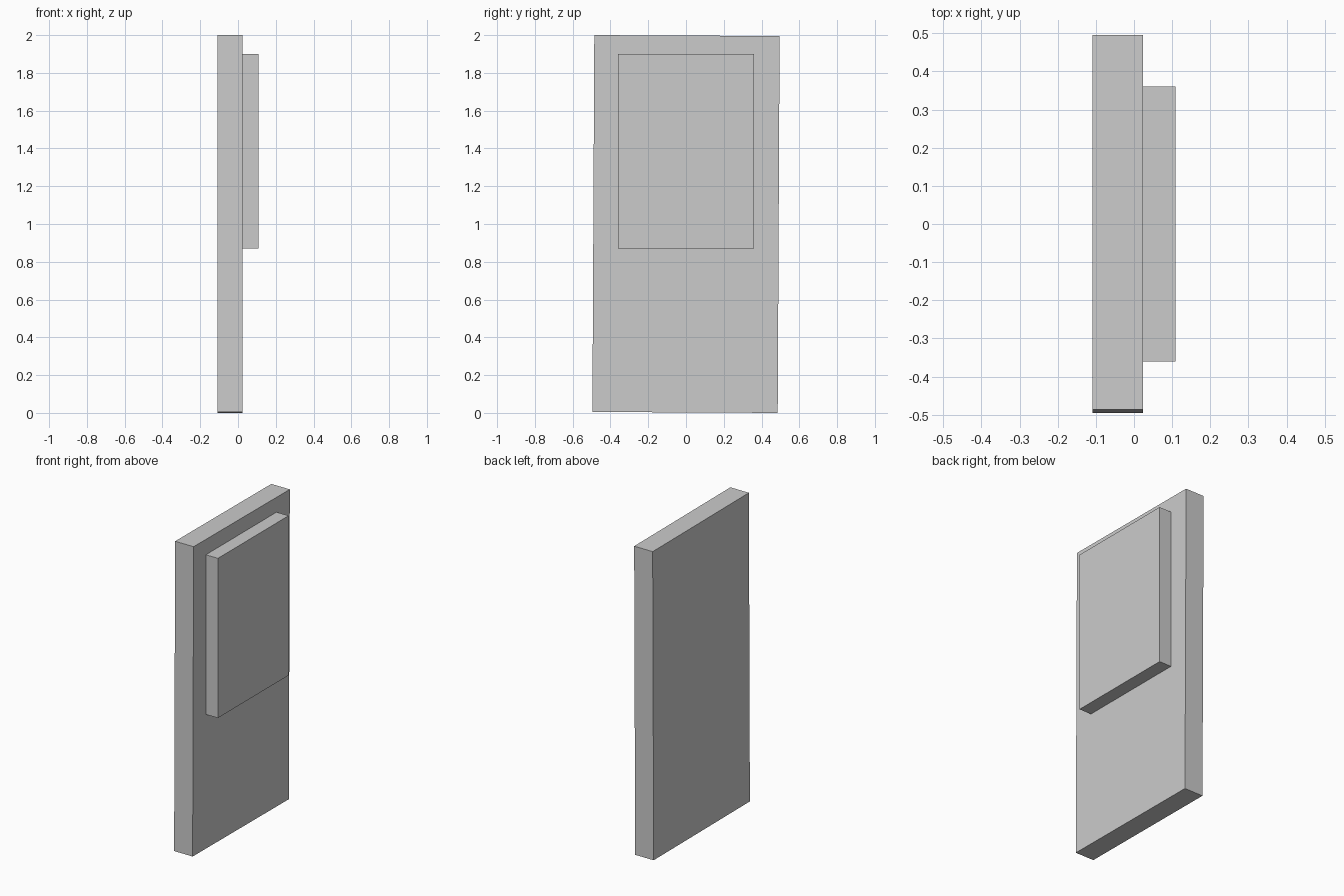
import bpy

if "Cube" in bpy.data.objects:
    bpy.data.objects.remove(bpy.data.objects["Cube"])


def box(name, lo, hi, tilt=0.0):
    """Axis-aligned box between two corners, optionally tilted about x."""
    centre = [(a + b) / 2 for a, b in zip(lo, hi)]
    bpy.ops.mesh.primitive_cube_add(size=1, location=centre, rotation=(tilt, 0, 0))
    ob = bpy.context.object
    ob.name = name
    ob.scale = [b - a for a, b in zip(lo, hi)]
    bpy.ops.object.transform_apply(location=False, rotation=True, scale=True)
    return ob


# Tall slab, leaning very slightly towards +y
box("slab", (-0.109, -0.4905, 0.0025), (0.023, 0.4905, 1.9975), tilt=-0.005)

# Raised panel on the upper part of the +x face
box("raised_panel", (0.023, -0.36, 0.87), (0.109, 0.36, 1.90))
